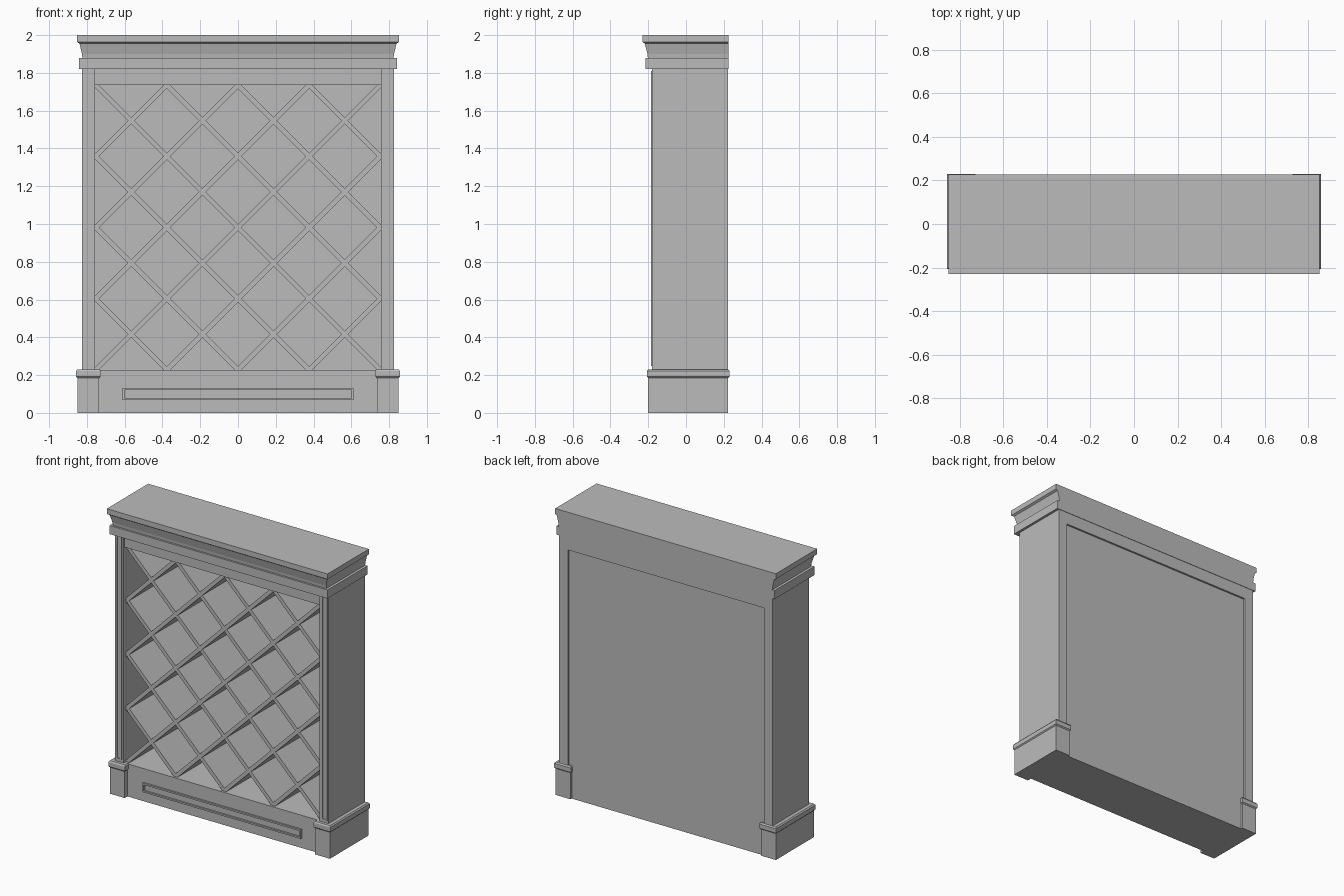
import bpy, bmesh, math
from mathutils import Matrix

cube = bpy.data.objects.get("Cube")
if cube:
    bpy.data.objects.remove(cube, do_unlink=True)

grey = bpy.data.materials.new("plain_grey")
grey.use_nodes = True
COLOUR = (0.5, 0.5, 0.5, 1)
grey.diffuse_color = COLOUR
grey.node_tree.nodes["Principled BSDF"].inputs["Base Color"].default_value = COLOUR


def finish(name, bm):
    bmesh.ops.recalc_face_normals(bm, faces=bm.faces)
    mesh = bpy.data.meshes.new(name)
    bm.to_mesh(mesh)
    bm.free()
    mesh.materials.append(grey)
    obj = bpy.data.objects.new(name, mesh)
    bpy.context.collection.objects.link(obj)
    return obj


def add_stack(bm, layers):
    """Rectangles (z, x0, x1, y0, y1) joined from the bottom up."""
    rings = [[bm.verts.new(p) for p in ((a, c, z), (b, c, z), (b, d, z), (a, d, z))]
             for z, a, b, c, d in layers]
    bm.faces.new(rings[0])
    bm.faces.new(rings[-1])
    for low, high in zip(rings, rings[1:]):
        for i in range(4):
            j = (i + 1) % 4
            bm.faces.new((low[i], low[j], high[j], high[i]))


def stack(name, layers):
    bm = bmesh.new()
    add_stack(bm, layers)
    return finish(name, bm)


def box(name, x0, x1, y0, y1, z0, z1):
    return stack(name, [(z0, x0, x1, y0, y1), (z1, x0, x1, y0, y1)])


def frame(name, x0, x1, z0, z1, width, y0, y1):
    """Raised rectangular moulding on a front face."""
    bm = bmesh.new()
    bars = ((x0, x0 + width, z0, z1), (x1 - width, x1, z0, z1),
            (x0 + width, x1 - width, z0, z0 + width), (x0 + width, x1 - width, z1 - width, z1))
    for a, b, c, d in bars:
        add_stack(bm, [(c, a, b, y0, y1), (d, a, b, y0, y1)])
    return finish(name, bm)


# Main levels of the cabinet
IN, OUT = 0.757, 0.825
FRONT, BACK, PANEL = -0.18, 0.223, 0.2
FLOOR, CEIL, NECK = 0.228, 1.735, 1.82

# Carcass
box("plinth", -IN, IN, -0.17, PANEL + 0.01, 0, FLOOR)
box("back_panel", -IN, IN, PANEL - 0.01, PANEL + 0.01, FLOOR, CEIL)
box("header", -IN, IN, -0.172, BACK, CEIL, NECK)
frame("plinth_moulding", -0.612, 0.612, 0.068, 0.132, 0.011, -0.182, -0.168)

# Side walls, their mouldings and feet
for side, s in (("left", 1), ("right", -1)):
    def span(a, b):
        return sorted((s * a, s * b))
    box(side + "_wall", *span(IN, OUT), FRONT, BACK, 0.1, NECK)
    frame(side + "_wall_moulding", *span(0.771, 0.816), 0.247, 1.81, 0.01, -0.186, -0.178)
    foot, lip = span(0.735, 0.85), span(0.728, 0.857)
    stack(side + "_foot", [(0, *foot, -0.2, BACK), (0.185, *foot, -0.2, BACK),
                           (0.192, *lip, -0.206, 0.23), (0.222, *lip, -0.206, 0.23),
                           (0.231, *foot, -0.2, BACK)])

# Crown: band, sloping cove and top board
def crown_layer(z, half, front):
    return (z, -half, half, front, 0.226)

stack("crown", [crown_layer(*p) for p in (
    (1.82, 0.842, -0.215), (1.88, 0.842, -0.215), (1.88, 0.824, -0.202),
    (1.9, 0.826, -0.204), (1.955, 0.839, -0.218), (1.963, 0.852, -0.23), (2.0, 0.852, -0.23))])

# Diagonal lattice of deep shelves
mid_z = (FLOOR + CEIL) / 2
half_h = (CEIL - FLOOR) / 2
for name, lean, y0 in (("rising_shelves", 1, -0.155), ("falling_shelves", -1, -0.15)):
    bm = bmesh.new()
    for k in range(-3, 4):
        centre = k * half_h / 4
        length = (2 * half_h - abs(2 * centre)) * math.sqrt(2) + 0.03
        depth = PANEL - y0
        bmesh.ops.create_cube(bm, size=1, matrix=(
            Matrix.Translation((-lean * centre, y0 + depth / 2, mid_z + centre))
            @ Matrix.Rotation(-lean * math.pi / 4, 4, 'Y')
            @ Matrix.Diagonal((length, depth, 0.026, 1))))
    finish(name, bm)
